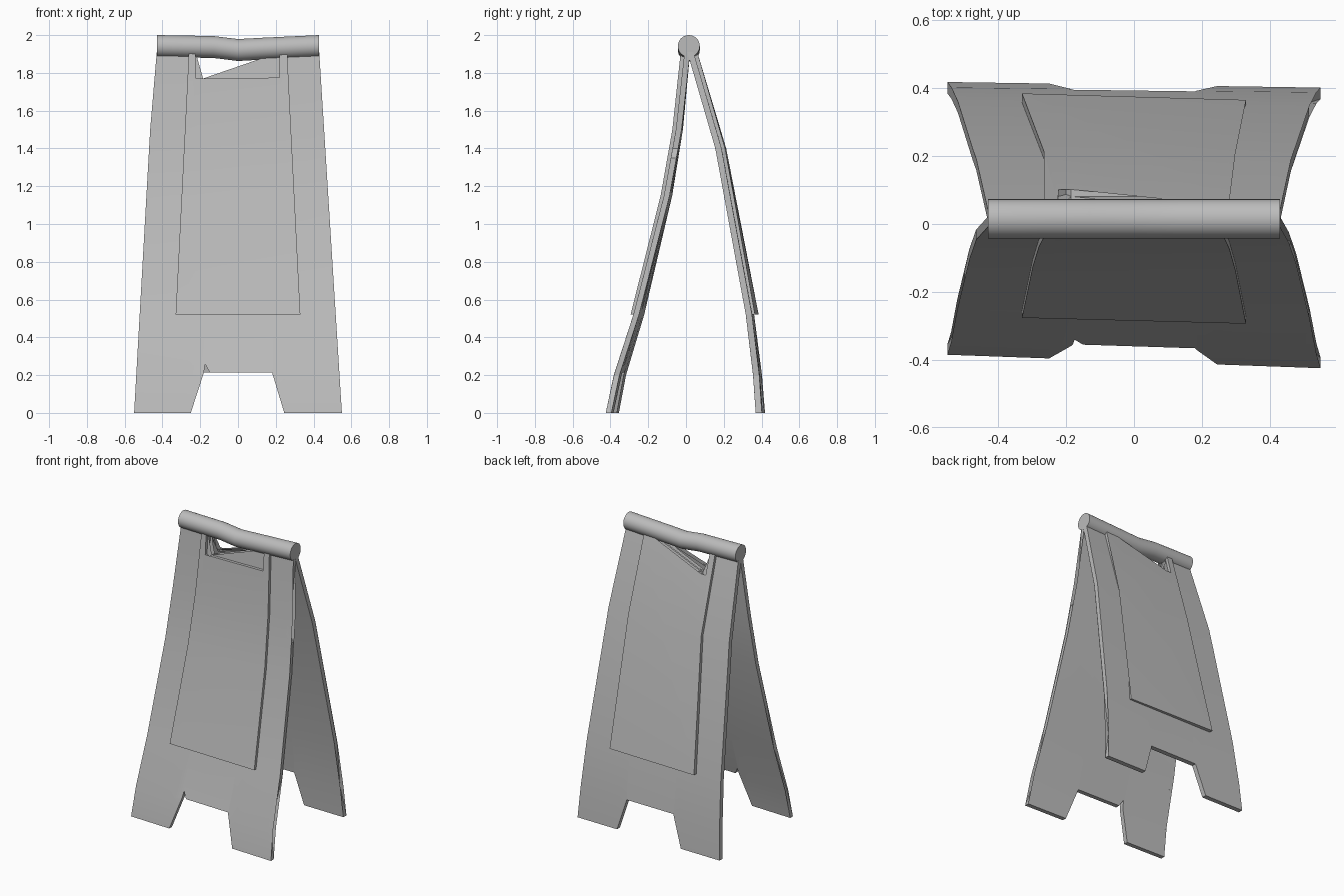
import bpy, bmesh, math
from mathutils import Matrix

cube = bpy.data.objects.get("Cube")
if cube:
    bpy.data.objects.remove(cube, do_unlink=True)

grey = bpy.data.materials.new("plain grey plastic")
grey.use_nodes = True
colour = (0.5, 0.5, 0.5, 1)
grey.diffuse_color = colour
grey.node_tree.nodes["Principled BSDF"].inputs["Base Color"].default_value = colour

TOP = 1.91


def finish(bm, name):
    bmesh.ops.recalc_face_normals(bm, faces=bm.faces)
    mesh = bpy.data.meshes.new(name)
    bm.to_mesh(mesh)
    bm.free()
    mesh.materials.append(grey)
    obj = bpy.data.objects.new(name, mesh)
    bpy.context.collection.objects.link(obj)
    bpy.ops.object.select_all(action='DESELECT')
    obj.select_set(True)
    bpy.context.view_layer.objects.active = obj
    bpy.ops.object.shade_smooth_by_angle(angle=math.radians(30))
    return obj


def depth_at(profile, z):
    """Interpolate the bent side profile, listed from bottom to top."""
    for (z0, y0), (z1, y1) in zip(profile, profile[1:]):
        if z <= z1:
            return y0 + (y1 - y0) * (z - z0) / (z1 - z0)
    return profile[-1][1]


def bent_sheet(name, outline, profile, twist, offset, thickness):
    """Cut a flat outline at the bends, bend and twist it, then thicken it."""
    bm = bmesh.new()
    bm.faces.new([bm.verts.new((x, 0, z)) for x, z in outline])
    bmesh.ops.triangulate(bm, faces=bm.faces[:])
    for z, _ in profile[1:-1]:
        bmesh.ops.bisect_plane(bm, geom=bm.verts[:] + bm.edges[:] + bm.faces[:],
                               plane_co=(0, 0, z), plane_no=(0, 0, 1))
    for v in bm.verts:
        v.co.y = depth_at(profile, v.co.z) + offset + twist * v.co.x * (1 - v.co.z / TOP)
    extruded = bmesh.ops.extrude_face_region(bm, geom=bm.faces[:])
    moved = [g for g in extruded["geom"] if isinstance(g, bmesh.types.BMVert)]
    bmesh.ops.translate(bm, verts=moved, vec=(0, thickness, 0))
    return finish(bm, name)


# Shared openings: grip slot with a nick, and the gap between the feet
slot = [(0.22, TOP), (0.22, 1.775), (-0.185, 1.77), (-0.2, 1.75),
        (-0.222, 1.77), (-0.225, TOP)]
gap = [(-0.25, 0), (-0.18, 0.215), (0.18, 0.215), (0.245, 0)]
cracked_gap = gap[:2] + [(-0.175, 0.26), (-0.15, 0.215)] + gap[2:]

# Front leaf
front_profile = [(0, -0.405), (0.2, -0.365), (0.52, -0.265), (1.15, -0.11),
                 (1.5, -0.05), (TOP, -0.008)]
front_right = [(-0.43, TOP), (-0.465, 1.5), (-0.5, 0.85), (-0.495, 0.5), (-0.55, 0)]
front_left = [(0.55, 0), (0.5, 0.2), (0.515, 0.5), (0.46, 1.35), (0.42, 1.4), (0.43, TOP)]
bent_sheet("front_panel", front_right + cracked_gap + front_left + slot,
           front_profile, -0.036, 0, 0.03)
front_plate = [(-0.26, TOP), (-0.33, 0.52), (0.33, 0.52), (0.26, TOP)]
bent_sheet("front_plate", front_plate + slot, front_profile, -0.036, -0.02, 0.03)

# Back leaf
back_profile = [(0, 0.41), (0.2, 0.395), (0.52, 0.355), (1.4, 0.19), (TOP, 0.04)]
back_right = [(-0.43, TOP), (-0.475, 1.25), (-0.52, 0.5), (-0.55, 0)]
back_left = [(0.55, 0), (0.51, 0.2), (0.515, 0.5), (0.455, 1.5), (0.43, TOP)]
bent_sheet("back_panel", back_right + gap + back_left + slot,
           back_profile, -0.015, 0, -0.033)
back_plate = [(-0.265, TOP), (-0.265, 1.4), (-0.33, 0.52), (0.33, 0.52),
              (0.26, 1.15), (0.28, 1.4), (0.28, TOP)]
bent_sheet("back_plate", back_plate + slot, back_profile, -0.04, 0.02, -0.03)

# Sagging round handle joining the leaves
sag = [(-0.43, 1.942), (-0.13, 1.937), (0, 1.921), (0.13, 1.928), (0.43, 1.942)]
bm = bmesh.new()
bmesh.ops.create_cone(bm, cap_ends=True, segments=32, radius1=0.058, radius2=0.058,
                      depth=0.86, matrix=Matrix.Rotation(math.pi / 2, 4, 'Y'))
for x, _ in sag[1:-1]:
    bmesh.ops.bisect_plane(bm, geom=bm.verts[:] + bm.edges[:] + bm.faces[:],
                           plane_co=(x, 0, 0), plane_no=(1, 0, 0))
for v in bm.verts:
    v.co.z += depth_at(sag, v.co.x)
    v.co.y += 0.015
finish(bm, "handle")
